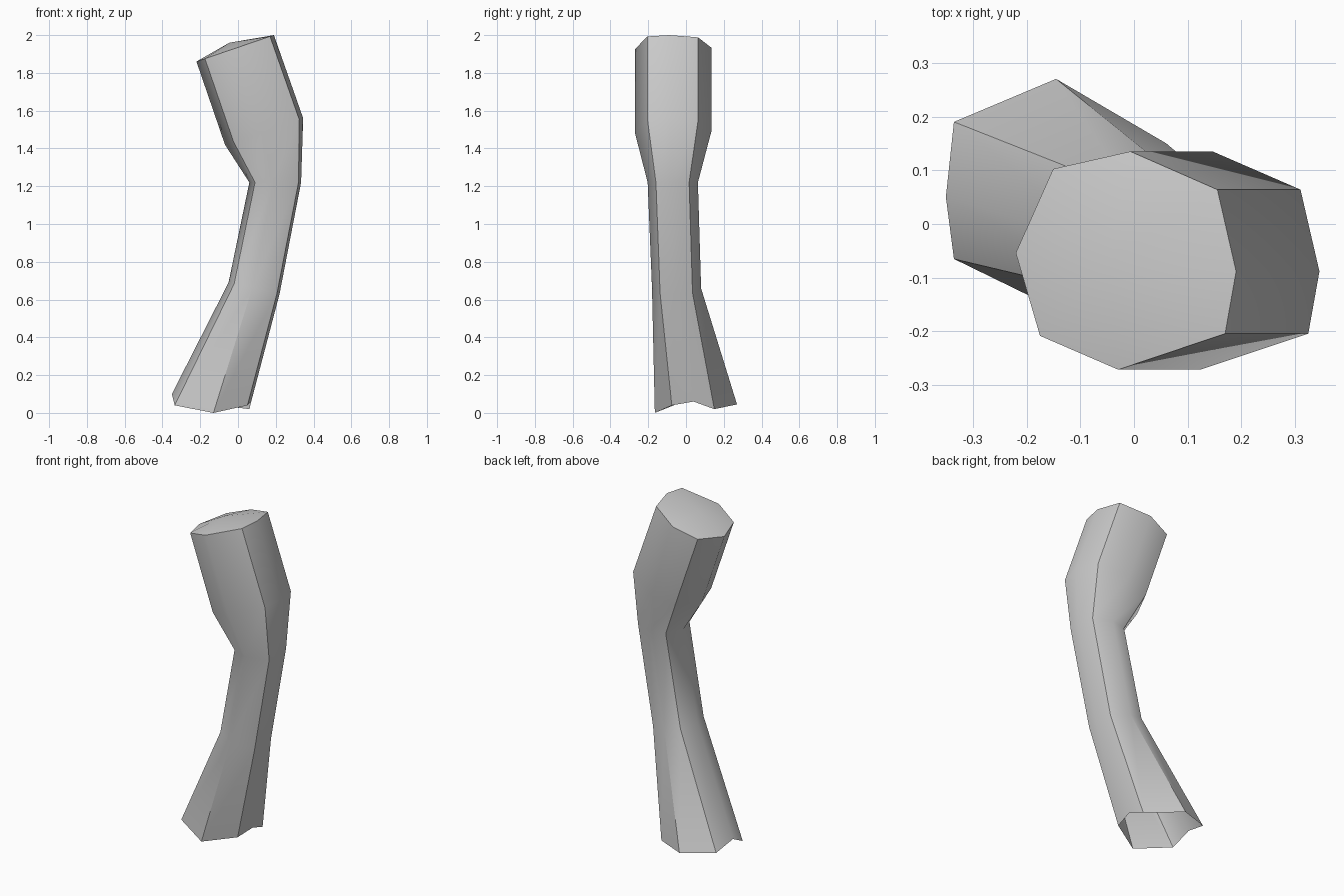
import bpy, bmesh

if "Cube" in bpy.data.objects:
    bpy.data.objects.remove(bpy.data.objects["Cube"])

# Eight-sided cross-section, unit size
profile = [(1, -.1), (.83, .65), (.04, 1), (-.66, .84),
           (-1, .07), (-.78, -.69), (-.07, -1), (.9, -.67)]

# Tube sections: centre x, y, z, radius x, radius y, rise across the section
sections = [(.085, -.05, .66, .135, .13, -.03),
            (.197, -.07, 1.22, .137, .133, 0),
            (.138, -.068, 1.49, .207, .203, .07),
            (-.015, -.068, 1.93, .205, .203, .07)]

# Ragged open lower end
hem = [(.07, .04, .06), (.06, .15, .02), (-.145, .27, .045), (-.335, .19, .065),
       (-.35, .05, .1), (-.335, -.065, .04), (-.13, -.165, 0), (.05, -.075, .04)]

bm = bmesh.new()
rings = [[bm.verts.new(p) for p in hem]]
for cx, cy, cz, rx, ry, rise in sections:
    rings.append([bm.verts.new((cx + u * rx, cy + v * ry, cz + u * rise))
                  for u, v in profile])

# Side walls
for low, high in zip(rings, rings[1:]):
    for i in range(8):
        j = (i + 1) % 8
        bm.faces.new((low[i], low[j], high[j], high[i]))

# Slightly domed closed upper end
tip = bm.verts.new((-.045, -.068, 1.96))
for i in range(8):
    bm.faces.new((rings[-1][i], rings[-1][(i + 1) % 8], tip))

mesh = bpy.data.meshes.new("bent_tube")
bm.to_mesh(mesh)
bm.free()
tube = bpy.data.objects.new("bent_tube", mesh)
bpy.context.collection.objects.link(tube)
bpy.context.view_layer.objects.active = tube
tube.select_set(True)
bpy.ops.object.shade_smooth_by_angle(angle=0.75)
